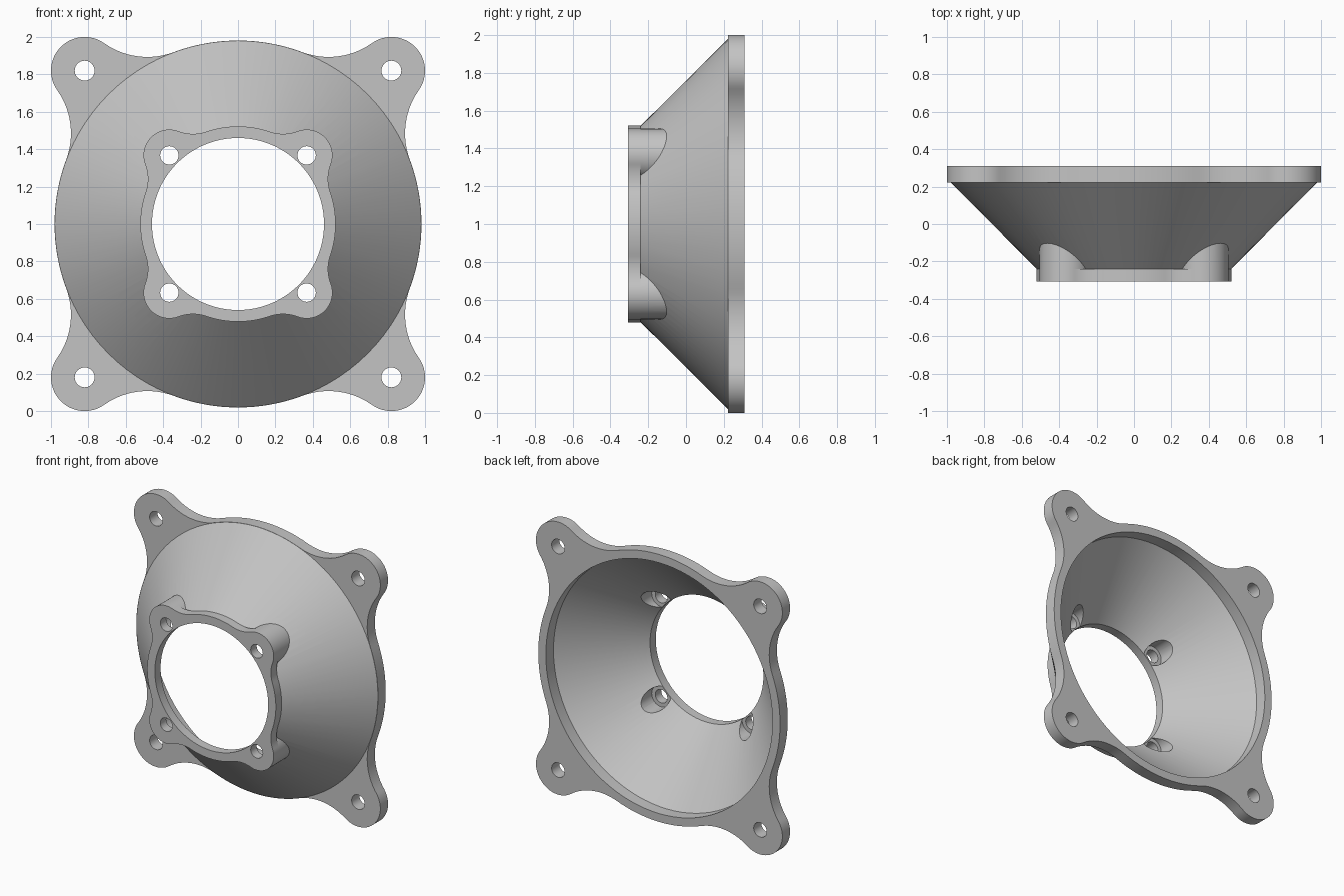
import bpy, bmesh
from math import sin, cos, pi, acos, atan2, hypot

cube = bpy.data.objects.get("Cube")
if cube:
    bpy.data.objects.remove(cube, do_unlink=True)

CENTRE_Z = 1.0
FRONT, NECK, SHOULDER, BACK = -0.307, -0.24, 0.222, 0.311
CORNERS = [(sx, sz) for sx in (-1, 1) for sz in (-1, 1)]

grey = bpy.data.materials.new("light grey")
grey.use_nodes = True
grey.diffuse_color = (0.55, 0.55, 0.55, 1)
grey.node_tree.nodes["Principled BSDF"].inputs["Base Color"].default_value = grey.diffuse_color


def finish(name, bm):
    bmesh.ops.recalc_face_normals(bm, faces=bm.faces)
    mesh = bpy.data.meshes.new(name)
    bm.to_mesh(mesh)
    bm.free()
    mesh.materials.append(grey)
    obj = bpy.data.objects.new(name, mesh)
    bpy.context.collection.objects.link(obj)
    return obj


def loft(name, loops):
    """Closed solid through matching loops of points."""
    bm = bmesh.new()
    rings = [[bm.verts.new(p) for p in loop] for loop in loops]
    for a, b in zip(rings, rings[1:]):
        for i in range(len(a)):
            bm.faces.new((a[i - 1], a[i], b[i], b[i - 1]))
    bm.faces.new(rings[0])
    bm.faces.new(rings[-1])
    return finish(name, bm)


def turned(name, profile, x=0, z=0, segments=96):
    """Solid turned about the front-to-back axis from (radius, y) pairs."""
    turns = [2 * pi * i / segments for i in range(segments)]
    return loft(name, [[(x + r * cos(t), y, CENTRE_Z + z + r * sin(t)) for t in turns]
                       for r, y in profile])


def arc(cx, cy, r, start, end, steps):
    return [(cx + r * cos(start + (end - start) * i / steps),
             cy + r * sin(start + (end - start) * i / steps)) for i in range(steps + 1)]


def lobed_plate(name, body, lobe, offset, fillet, y0, y1):
    """Round plate with four corner lobes blended by concave fillets."""
    dist = hypot(offset, offset)
    reach = body + fillet
    a = acos((reach ** 2 + dist ** 2 - (lobe + fillet) ** 2) / (2 * dist * reach))
    fx, fy = reach * cos(a), reach * sin(a)
    g = atan2(fy, fx - dist)
    half = (arc(dist, 0, lobe, 0, g, 16)
            + arc(fx, fy, fillet, g + pi, a + pi, 14)[1:]
            + arc(0, 0, body, a, pi / 4, 12)[1:])
    quarter = [(x, -y) for x, y in reversed(half[1:])] + half[:-1]
    outline = []
    for k in range(4):
        t = pi / 4 + k * pi / 2
        outline += [(x * cos(t) - y * sin(t), x * sin(t) + y * cos(t)) for x, y in quarter]
    return loft(name, [[(x, y, CENTRE_Z + z) for x, z in outline] for y in (y0, y1)])


def combine(target, tool, operation):
    mod = target.modifiers.new(operation.title(), "BOOLEAN")
    mod.operation, mod.solver, mod.object = operation, "EXACT", tool
    bpy.context.view_layer.objects.active = target
    bpy.ops.object.modifier_apply(modifier=mod.name)
    bpy.data.objects.remove(tool, do_unlink=True)


# Outer solids: mounting flange, cone, front flange, screw posts
adapter = lobed_plate("flanged_cone_adapter", 0.981, 0.18, 0.82, 0.40, SHOULDER, BACK)
solids = [
    turned("cone", [(0.5, -0.27), (0.52, NECK), (0.98, SHOULDER), (0.95, 0.26)]),
    lobed_plate("front_flange", 0.522, 0.138, 0.367, 0.22, FRONT, NECK),
]
for sx, sz in CORNERS:
    solids.append(turned("screw_post", [(0.1375, -0.26), (0.1375, -0.08)],
                         sx * 0.367, sz * 0.367, 64))
for part in solids:
    combine(adapter, part, "UNION")

# Hollow inside, screw holes and counterbores
cuts = [turned("hollow", [(0.46, -0.4), (0.46, NECK), (0.92, SHOULDER), (0.92, 0.4)])]
for sx, sz in CORNERS:
    for offset, r, y0, y1 in ((0.82, 0.053, 0.1, 0.4),
                              (0.367, 0.049, -0.4, 0.0),
                              (0.367, 0.078, NECK + 0.002, 0.0)):
        cuts.append(turned("bore", [(r, y0), (r, y1)], sx * offset, sz * offset, 40))
for part in cuts:
    combine(adapter, part, "DIFFERENCE")

# Smooth curved walls, sharp edges
bpy.ops.object.select_all(action="DESELECT")
adapter.select_set(True)
bpy.context.view_layer.objects.active = adapter
bpy.ops.object.shade_smooth_by_angle(angle=pi / 6)
